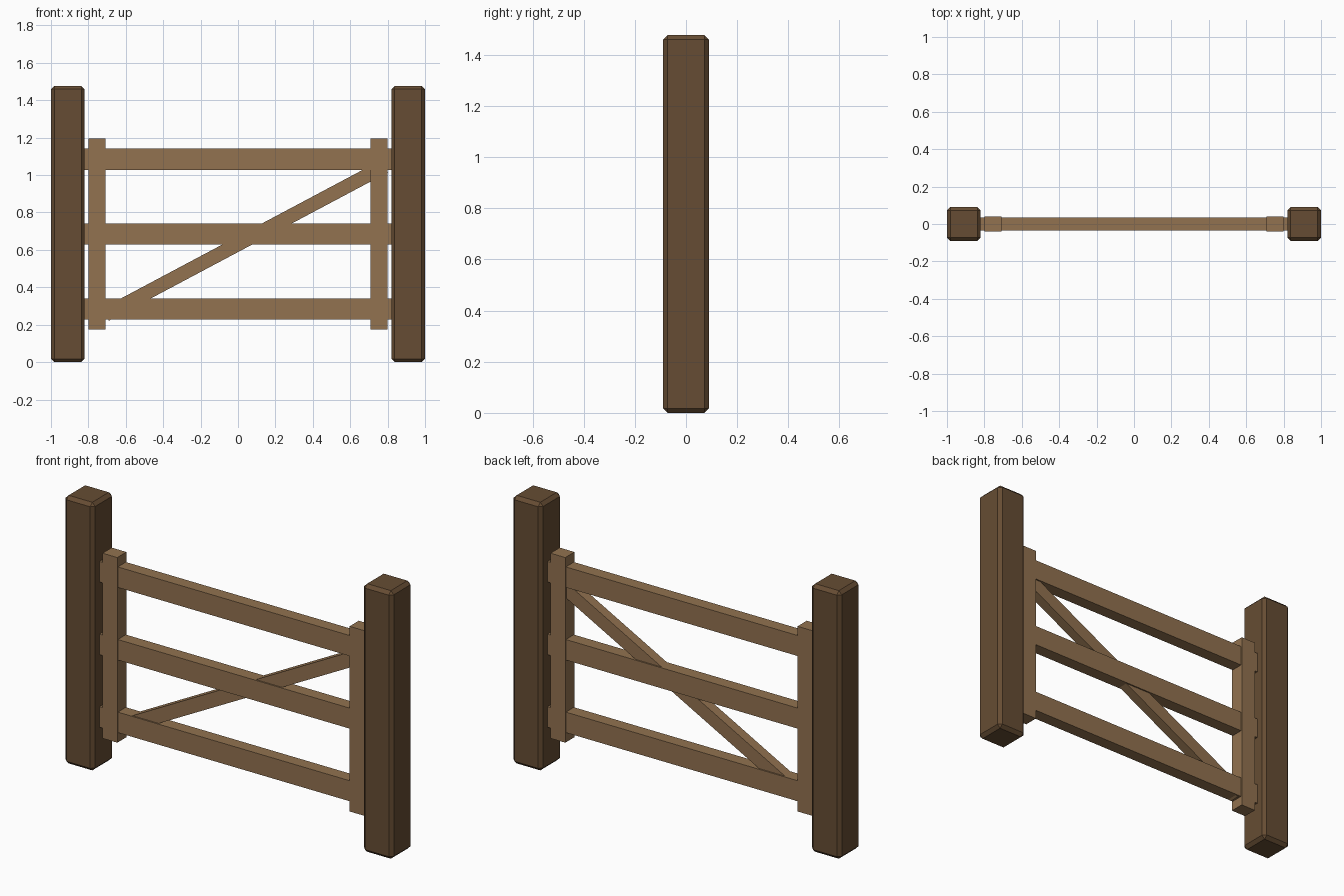
import bpy, math

if "Cube" in bpy.data.objects:
    bpy.data.objects.remove(bpy.data.objects["Cube"])

def material(name, rgb):
    m = bpy.data.materials.new(name)
    m.diffuse_color = (*rgb, 1)
    m.use_nodes = True
    m.node_tree.nodes["Principled BSDF"].inputs["Base Color"].default_value = m.diffuse_color
    return m

DARK = material("dark weathered wood", (0.133, 0.073, 0.033))
LIGHT = material("light timber", (0.287, 0.168, 0.080))

def box(name, center, size, mat, tilt=0.0, bevel=0.0):
    bpy.ops.mesh.primitive_cube_add(size=1, location=center, rotation=(0, tilt, 0))
    ob = bpy.context.object
    ob.name = name
    ob.scale = size
    bpy.ops.object.transform_apply(location=False, rotation=False, scale=True)
    ob.data.materials.append(mat)
    if bevel:
        mod = ob.modifiers.new("chamfer", 'BEVEL')
        mod.width = bevel
        mod.segments = 1
    return ob

# Chamfered posts and gate stiles on both sides
for side, s in (("left", -1), ("right", 1)):
    box(f"{side}_post", (s * 0.91, 0, 0.7385), (0.18, 0.18, 1.477), DARK, bevel=0.018)
    box(f"{side}_stile", (s * 0.753, 0, 0.685), (0.09, 0.08, 1.02), LIGHT)

# Horizontal rails, reaching the posts
for label, z in (("bottom", 0.285), ("middle", 0.685), ("top", 1.085)):
    box(f"{label}_rail", (0, 0, z), (1.65, 0.07, 0.113), LIGHT)

# Diagonal brace, slightly thinner than the rails
box("diagonal_brace", (0.038, 0, 0.651), (1.69, 0.055, 0.075), LIGHT, tilt=-math.radians(28))
